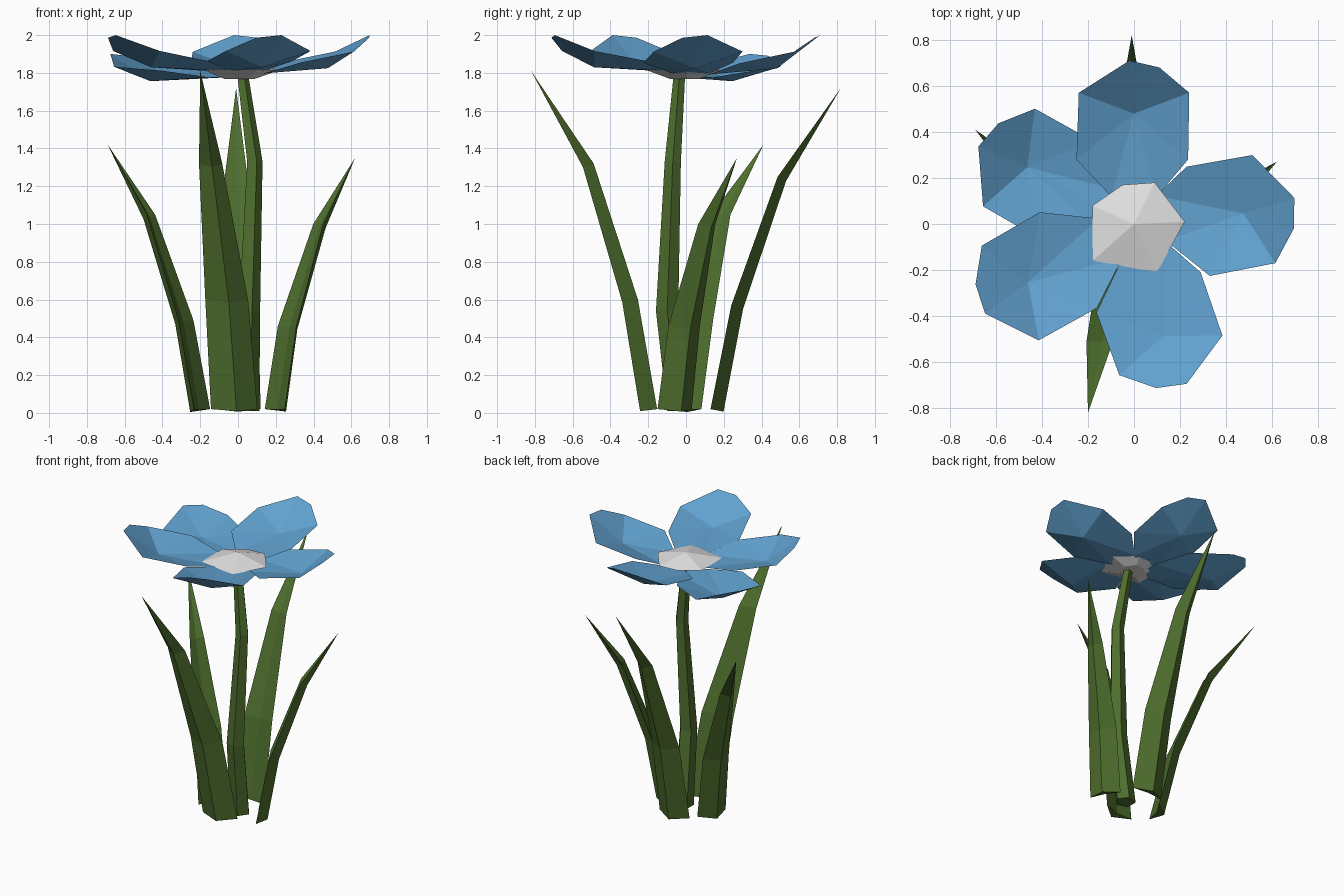
import bpy, bmesh, math
from mathutils import Vector

if "Cube" in bpy.data.objects:
    bpy.data.objects.remove(bpy.data.objects["Cube"])


def material(name, rgb):
    m = bpy.data.materials.new(name)
    m.diffuse_color = (*rgb, 1)
    m.use_nodes = True
    m.node_tree.nodes["Principled BSDF"].inputs["Base Color"].default_value = m.diffuse_color
    return m


GREEN = material("leaf green", (0.075, 0.155, 0.026))
BLUE = material("petal blue", (0.12, 0.36, 0.63))
WHITE = material("centre white", (0.75, 0.75, 0.75))


def make(name, verts, faces, mat, closed=True):
    me = bpy.data.meshes.new(name)
    me.from_pydata([tuple(v) for v in verts], [], faces)
    me.materials.append(mat)
    if closed:
        bm = bmesh.new()
        bm.from_mesh(me)
        bmesh.ops.recalc_face_normals(bm, faces=bm.faces)
        bm.to_mesh(me)
        bm.free()
    ob = bpy.data.objects.new(name, me)
    bpy.context.collection.objects.link(ob)
    return ob


def loft(name, rings, mat, tip=None):
    """Skin equal-sized rings, capping the ends (or closing to a tip point)."""
    n = len(rings[0])
    verts = [v for r in rings for v in r]
    faces = [(k * n + i, k * n + (i + 1) % n, (k + 1) * n + (i + 1) % n, (k + 1) * n + i)
             for k in range(len(rings) - 1) for i in range(n)]
    faces.append(tuple(range(n))[::-1])
    last = (len(rings) - 1) * n
    if tip is None:
        faces.append(tuple(range(last, last + n)))
    else:
        verts.append(tip)
        faces += [(last + i, last + (i + 1) % n, len(verts) - 1) for i in range(n)]
    return make(name, verts, faces, mat)


# Leaves: keeled blades tapering to a point, keel facing the given heading
def leaf(name, heading, path, hw):
    p = [Vector(v) for v in path]
    head = Vector((*heading, 0)).normalized()
    side = Vector((-head.y, head.x, 0))
    rings = []
    for i in range(3):
        t = (p[i + 1] - p[max(i - 1, 0)]).normalized()
        out = side.cross(t).normalized()
        if out.dot(head) < 0:
            out = -out
        w = hw * (1, 0.92, 0.5)[i]
        keel = (0.07, 0.065, 0.05)[i]
        rings.append([p[i] + side * w, p[i] + out * keel,
                      p[i] - side * w, p[i] + out * keel * 0.25])
    loft(name, rings, GREEN, p[3])


leaf("leaf_front", (0.18, -1),
     [(-0.02, -0.175, .02), (-0.06, -0.275, .6), (-0.145, -0.5, 1.32), (-0.2, -0.82, 1.81)], 0.125)
leaf("leaf_back", (0, 1),
     [(0, 0.13, .02), (-0.005, 0.24, .57), (-0.01, 0.485, 1.25), (-0.01, 0.82, 1.72)], 0.12)
leaf("leaf_left", (-1, 0.42),
     [(-0.19, -0.02, .02), (-0.275, 0.05, .49), (-0.46, 0.185, 1.05), (-0.69, 0.41, 1.42)], 0.11)
leaf("leaf_right", (0.85, 0.5),
     [(0.195, -0.06, .02), (0.26, -0.01, .46), (0.425, 0.11, 1.0), (0.62, 0.27, 1.35)], 0.105)

# Stem: gently bent five-sided tube
stem_path = [(0.045, -0.035, 0.01, 0.068), (0.055, -0.1, 0.54, 0.062),
             (0.085, -0.07, 1.33, 0.045), (0.022, -0.035, 1.79, 0.032)]
loft("stem", [[Vector((x + r * math.cos(a), y + r * math.sin(a), z))
               for a in (i * math.tau / 5 for i in range(5))]
              for x, y, z, r in stem_path], GREEN)

# Petals: one cupped outline (radius, sideways, height) fanned round its low middle
OUTLINE = [(.12, -.10, 1.785), (.28, -.235, 1.845), (.57, -.24, 1.91), (.68, -.11, 1.985),
           (.71, .02, 2.0), (.57, .24, 1.91), (.28, .25, 1.845), (.12, .10, 1.785),
           (.07, 0, 1.782), (.48, 0, 1.82)]


def petal(name, angle, shift, offset, tilt, lift):
    a = math.radians(angle)
    c, s = math.cos(a), math.sin(a)
    verts = []
    for r, l, z in OUTLINE:
        z += tilt * r + lift * (1 - r / 0.71)
        if r > 0.2:
            r, l = r + shift, l + offset
        verts.append((r * c - l * s, r * s + l * c, z))
    make(name, verts, [(9, i, (i + 1) % 9) for i in range(9)], BLUE, closed=False)


for name, *args in [("petal_back", 90, 0, 0, 0, .008),
                    ("petal_back_left", 152, .045, 0, -.14, .01),
                    ("petal_front_left", 211, .045, -.02, 0, .03),
                    ("petal_front", 291, .02, -.055, 0, .03),
                    ("petal_right", 12, -.005, -.054, 0, .015)]:
    petal(name, *args)

# Flower centre: faceted low dome over a shallow cone
rim = [(-.18, .08), (-.05, .17), (.09, .18), (.22, .01), (.1, -.21), (-.18, -.16)]
loft("flower_centre", [[Vector((x * .4, y * .4, 1.768)) for x, y in rim],
                       [Vector((x, y, 1.815)) for x, y in rim]], WHITE, Vector((0, 0, 1.87)))
